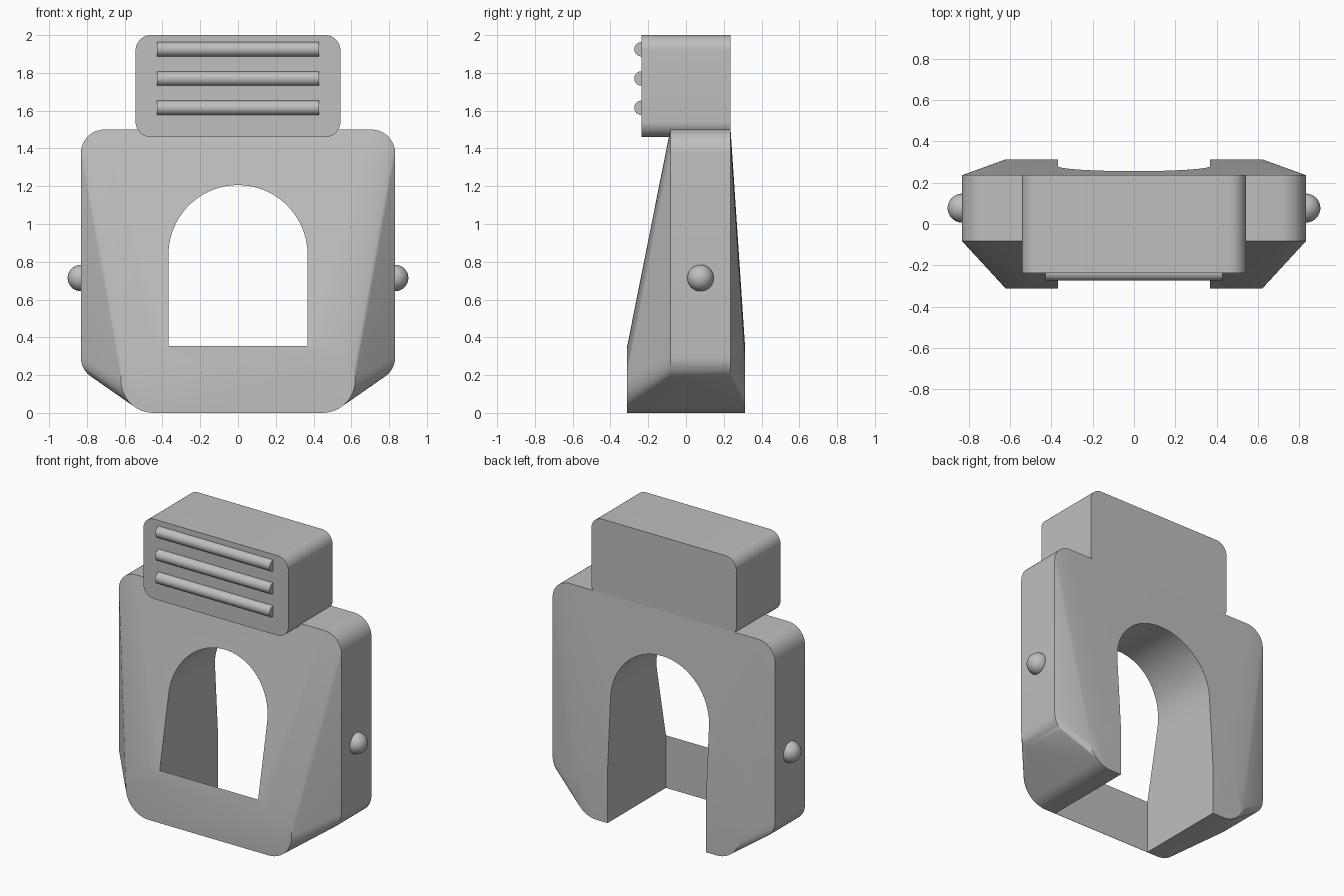
import bpy, bmesh
from math import sin, cos, pi, radians
from mathutils import Matrix

if "Cube" in bpy.data.objects:
    bpy.data.objects.remove(bpy.data.objects["Cube"])

grey = bpy.data.materials.new("light grey")
grey.use_nodes = True
colour = (0.52, 0.52, 0.52, 1)
grey.diffuse_color = colour
grey.node_tree.nodes["Principled BSDF"].inputs["Base Color"].default_value = colour


def arc(cx, cz, r, start, end, n):
    """Points on an arc in the x-z plane, angles in degrees."""
    angles = [radians(start + (end - start) * i / n) for i in range(n + 1)]
    return [(cx + r * cos(a), cz + r * sin(a)) for a in angles]


def rounded_rect(half_w, z0, z1, r, n=12):
    x = half_w - r
    return (arc(x, z1 - r, r, 0, 90, n) + arc(-x, z1 - r, r, 90, 180, n)
            + arc(-x, z0 + r, r, 180, 270, n) + arc(x, z0 + r, r, 270, 360, n))


def add_object(name, bm):
    bmesh.ops.remove_doubles(bm, verts=bm.verts, dist=0.0001)
    bmesh.ops.recalc_face_normals(bm, faces=bm.faces)
    mesh = bpy.data.meshes.new(name)
    bm.to_mesh(mesh)
    bm.free()
    mesh.materials.append(grey)
    obj = bpy.data.objects.new(name, mesh)
    bpy.context.collection.objects.link(obj)
    return obj


def smooth(obj):
    bpy.ops.object.select_all(action="DESELECT")
    obj.select_set(True)
    bpy.context.view_layer.objects.active = obj
    bpy.ops.object.shade_smooth_by_angle(angle=radians(25))


def prism(name, profile, y0, y1):
    """Extrude an x-z profile from y0 to y1."""
    bm = bmesh.new()
    face = bm.faces.new([bm.verts.new((x, y0, z)) for x, z in profile])
    out = bmesh.ops.extrude_face_region(bm, geom=[face])
    verts = [v for v in out["geom"] if isinstance(v, bmesh.types.BMVert)]
    bmesh.ops.translate(bm, verts=verts, vec=(0, y1 - y0, 0))
    if face.is_valid and len(bm.faces) == len(profile) + 1:
        bm.faces.new([v for v in face.verts])
    return add_object(name, bm)


# Body: hull around a tall rounded slab and a deeper rounded foot
bm = bmesh.new()
for profile, y0, y1 in [(rounded_rect(0.832, 0.17, 1.5, 0.125), -0.083, 0.236),
                        (rounded_rect(0.62, 0, 0.345, 0.172), -0.313, 0.313)]:
    for y in (y0, y1):
        for x, z in profile:
            bm.verts.new((x, y, z))
bmesh.ops.remove_doubles(bm, verts=bm.verts, dist=0.0001)
hull = bmesh.ops.convex_hull(bm, input=bm.verts)
inside = {g for g in hull["geom_interior"] if isinstance(g, bmesh.types.BMVert)}
bmesh.ops.delete(bm, geom=list(inside), context="VERTS")
bmesh.ops.dissolve_limit(bm, angle_limit=radians(0.2), verts=bm.verts, edges=bm.edges)
body = add_object("body", bm)

# Arched opening, leaving only a thin plate across the foot at the front
arch = arc(0, 0.838, 0.368, 0, 180, 40) + [(-0.368, -0.2), (0.368, -0.2)]
cutter = prism("arch_cutter", arch, -0.311, 0.6)
cutter.hide_render = True
cut = body.modifiers.new("arch", "BOOLEAN")
cut.operation = "DIFFERENCE"
cut.solver = "EXACT"
cut.object = cutter
bpy.context.view_layer.objects.active = body
bpy.ops.object.modifier_apply(modifier=cut.name)
bpy.data.objects.remove(cutter)
smooth(body)

# Head block
smooth(prism("head_block", rounded_rect(0.542, 1.46, 2.0, 0.08), -0.236, 0.236))

# Three round bars across the front of the head block
for i in range(3):
    bm = bmesh.new()
    place = Matrix.Translation((0, -0.236, 1.615 + 0.155 * i)) @ Matrix.Rotation(pi / 2, 4, "Y")
    bmesh.ops.create_cone(bm, cap_ends=True, segments=32, radius1=0.038,
                          radius2=0.038, depth=0.856, matrix=place)
    smooth(add_object(f"grille_bar_{i + 1}", bm))

# Round side knobs
for side, sign in (("left", 1), ("right", -1)):
    bm = bmesh.new()
    bmesh.ops.create_uvsphere(bm, u_segments=32, v_segments=16, radius=0.07,
                              matrix=Matrix.Translation((sign * 0.832, 0.077, 0.714)))
    smooth(add_object(f"{side}_knob", bm))
